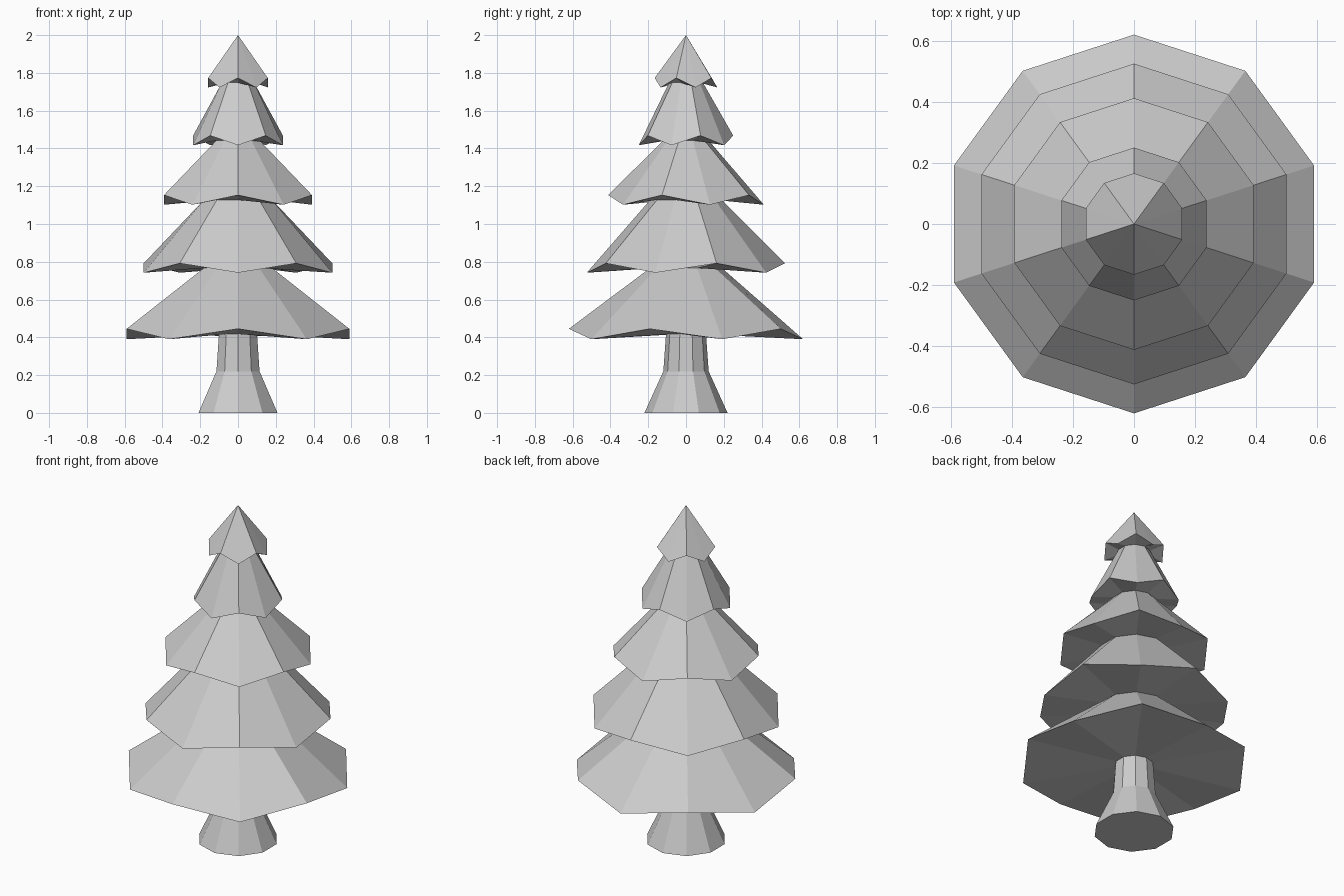
import bpy, bmesh
from math import sin, cos, pi

if "Cube" in bpy.data.objects:
    bpy.data.objects.remove(bpy.data.objects["Cube"])

SIDES = 10


def lathe(name, rings, apex=None):
    """Ten-sided lathe. Ring = (radius, z of even corners, z of odd corners); corner 0 faces front."""
    bm = bmesh.new()
    loops = []
    for r, z_even, z_odd in rings:
        loops.append([bm.verts.new((r * sin(2 * pi * i / SIDES),
                                    -r * cos(2 * pi * i / SIDES),
                                    z_odd if i % 2 else z_even)) for i in range(SIDES)])
    bm.faces.new(loops[0][::-1])
    for a, b in zip(loops, loops[1:]):
        for i in range(SIDES):
            j = (i + 1) % SIDES
            bm.faces.new((a[i], a[j], b[j], b[i]))
    if apex is None:
        bm.faces.new(loops[-1])
    else:
        tip = bm.verts.new((0, 0, apex))
        for i in range(SIDES):
            bm.faces.new((loops[-1][i], loops[-1][(i + 1) % SIDES], tip))
    bmesh.ops.recalc_face_normals(bm, faces=bm.faces)
    mesh = bpy.data.meshes.new(name)
    bm.to_mesh(mesh)
    bm.free()
    obj = bpy.data.objects.new(name, mesh)
    bpy.context.collection.objects.link(obj)
    return obj


# Flared trunk, its top hidden in the lowest branches
lathe("trunk", [(0.22, 0, 0), (0.12, 0.22, 0.22), (0.105, 0.43, 0.43)])

# Branch tiers: inner radius of underside, rim radius, rim low z, rim high z
tiers = [
    (0.10, 0.62, 0.39, 0.445),
    (0.19, 0.525, 0.742, 0.792),
    (0.19, 0.412, 1.102, 1.153),
    (0.12, 0.25, 1.417, 1.468),
    (0.09, 0.166, 1.723, 1.773),
]
rings = []
for n, (inner, rim, low, high) in enumerate(tiers):
    mid = (low + high) / 2
    rings.append((inner, mid, mid))
    # Zigzag rim, alternating its phase from tier to tier
    rings.append((rim, low, high) if n % 2 else (rim, high, low))
lathe("branches", rings, apex=2.0)
